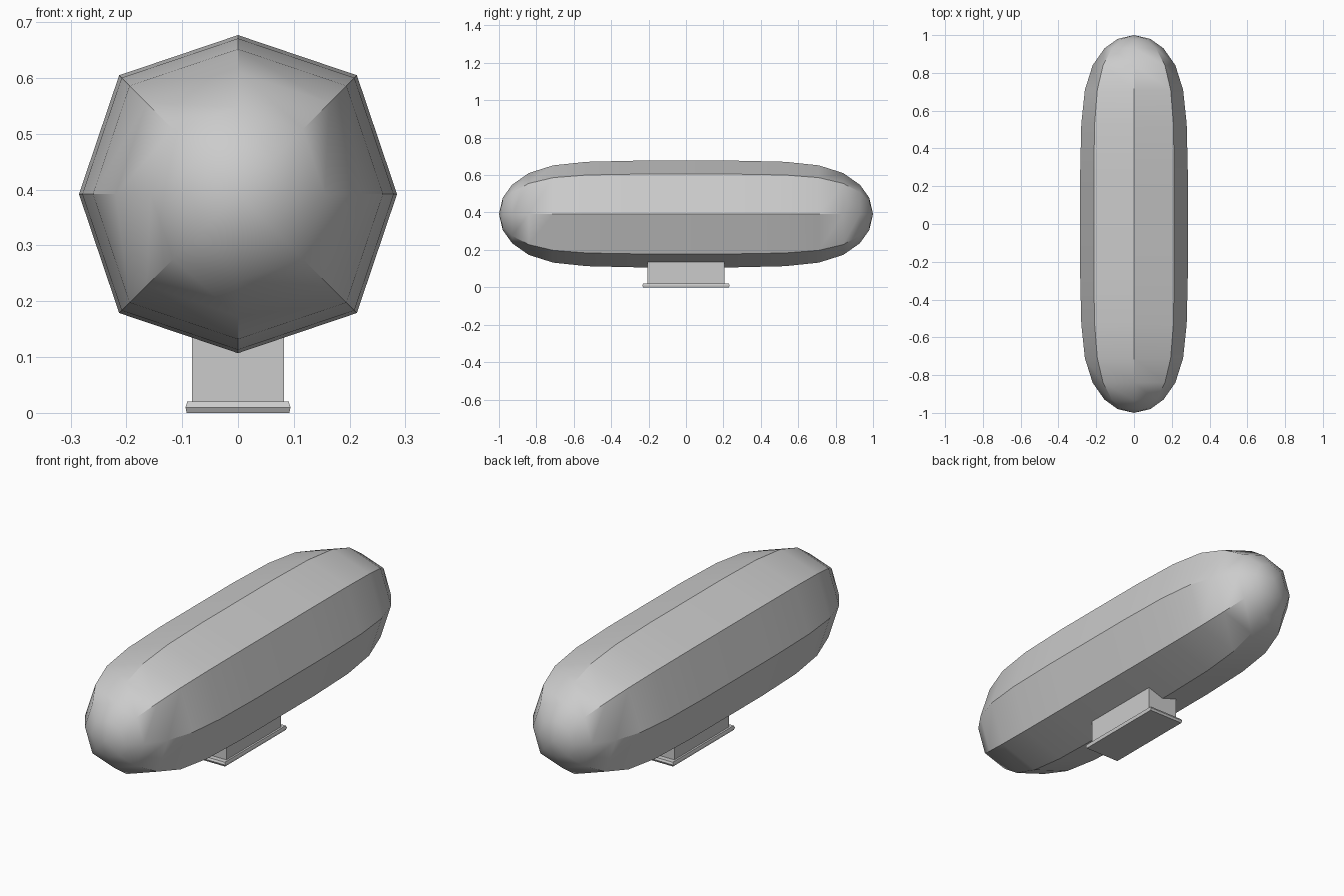
import bpy, bmesh, math

cube = bpy.data.objects.get("Cube")
if cube:
    bpy.data.objects.remove(cube)


def make_material(name, color):
    mat = bpy.data.materials.new(name)
    mat.use_nodes = True
    mat.diffuse_color = color
    mat.node_tree.nodes["Principled BSDF"].inputs["Base Color"].default_value = color
    return mat


grey = make_material("plain grey", (0.6, 0.6, 0.6, 1))


def finish(name, bm, angle):
    bmesh.ops.recalc_face_normals(bm, faces=bm.faces)
    mesh = bpy.data.meshes.new(name)
    bm.to_mesh(mesh)
    bm.free()
    mesh.materials.append(grey)
    obj = bpy.data.objects.new(name, mesh)
    bpy.context.collection.objects.link(obj)
    bpy.ops.object.select_all(action="DESELECT")
    obj.select_set(True)
    bpy.context.view_layer.objects.active = obj
    bpy.ops.object.shade_smooth_by_angle(angle=math.radians(angle))
    return obj


# Envelope: eight-sided rings lofted between two pointed caps
CENTRE_Z = 0.392
half = [(0.27, 0.285), (0.53, 0.279), (0.71, 0.26), (0.84, 0.219), (0.93, 0.156), (0.98, 0.086)]
stations = [(-y, r) for y, r in reversed(half)] + half
bm = bmesh.new()
rings = []
for y, r in stations:
    ring = []
    for i in range(8):
        a = i * math.pi / 4
        k = r * (1.057 if i % 2 else 1)  # corners between the axes sit further out
        ring.append(bm.verts.new((k * math.cos(a), y, CENTRE_Z + k * math.sin(a))))
    rings.append(ring)
for lower, upper in zip(rings, rings[1:]):
    for i in range(8):
        j = (i + 1) % 8
        bm.faces.new((lower[i], lower[j], upper[j], upper[i]))
for ring, y in ((rings[0], -1), (rings[-1], 1)):
    tip = bm.verts.new((0, y, CENTRE_Z))
    for i in range(8):
        bm.faces.new((ring[i], ring[(i + 1) % 8], tip))
finish("envelope", bm, 33)


# Gondola: stacked rectangular sections
def stack(name, sections):
    bm = bmesh.new()
    loops = [[bm.verts.new((sx * x, sy * y, z)) for sx, sy in ((-1, -1), (1, -1), (1, 1), (-1, 1))]
             for x, y, z in sections]
    for a, b in zip(loops, loops[1:]):
        for i in range(4):
            j = (i + 1) % 4
            bm.faces.new((a[i], a[j], b[j], b[i]))
    bm.faces.new(loops[0])
    bm.faces.new(loops[-1])
    finish(name, bm, 20)


stack("gondola_cabin", [(0.082, 0.205, 0.015), (0.082, 0.205, 0.16)])
stack("gondola_floor", [(0.092, 0.229, 0), (0.094, 0.234, 0.01), (0.091, 0.229, 0.02)])
